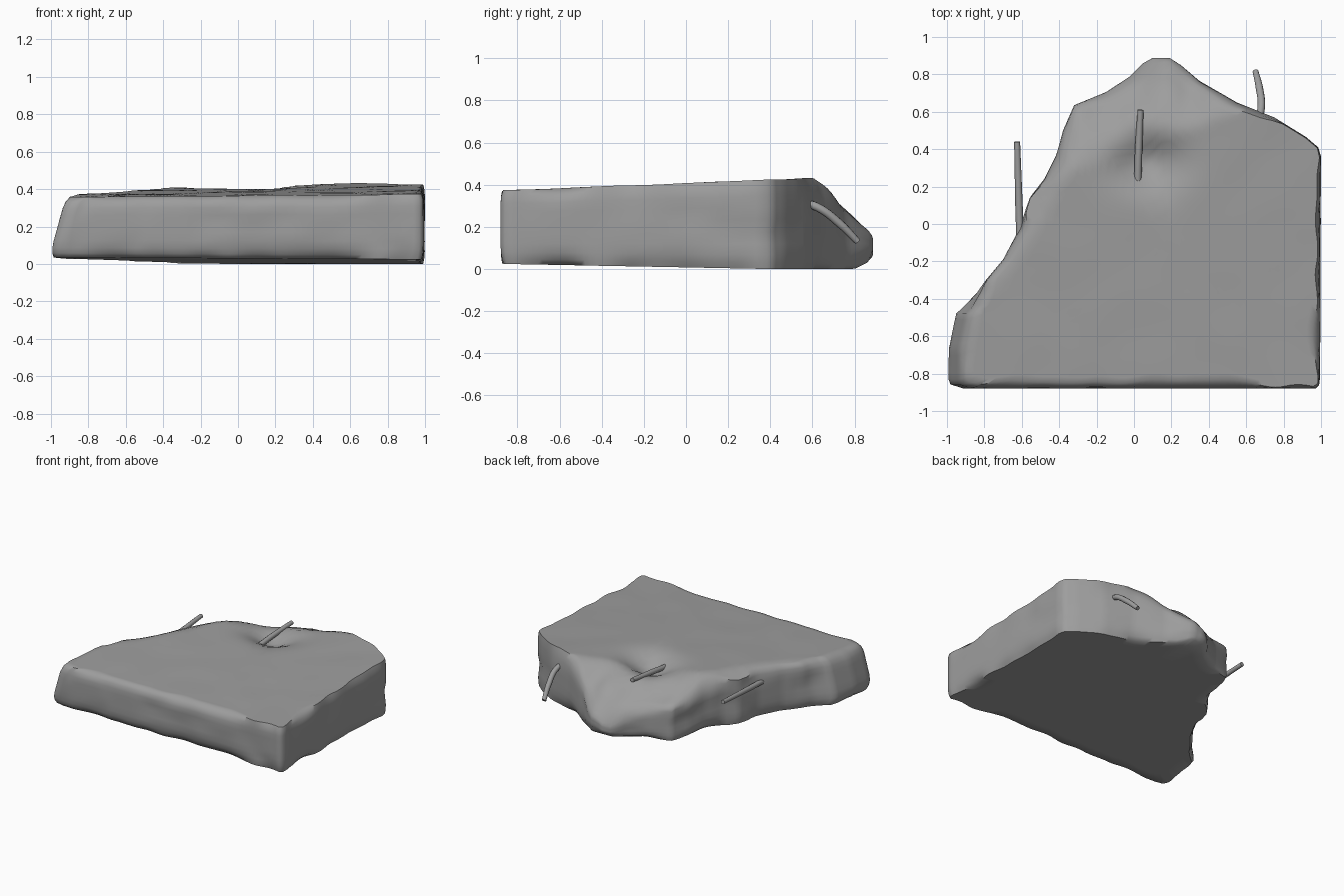
import bpy, bmesh
from mathutils import Vector, noise

if "Cube" in bpy.data.objects:
    bpy.data.objects.remove(bpy.data.objects["Cube"])

# Broken slab footprint, counter-clockwise from the front left corner
OUTLINE = [(-1.01, -.83), (-1, -.86), (-.95, -.88), (.97, -.88), (.99, -.86), (.995, -.82), (1, .36),
           (.985, .41), (.92, .465), (.75, .57), (.55, .65), (.35, .765), (.25, .85), (.19, .888),
           (.1, .888), (.05, .86), (-.02, .79), (-.15, .705), (-.32, .635), (-.38, .5),
           (-.42, .36), (-.48, .24), (-.56, .14), (-.61, -.02), (-.7, -.19), (-.85, -.37),
           (-.97, -.48), (-1.01, -.67)]
CENTRE = Vector((.2, -.1))

concrete = bpy.data.materials.new("concrete_grey")
concrete.diffuse_color = (.34, .34, .34, 1)
concrete.use_nodes = True
concrete.node_tree.nodes["Principled BSDF"].inputs["Base Color"].default_value = concrete.diffuse_color


def resample(points, step):
    out = []
    for a, b in zip(points, points[1:] + points[:1]):
        a, b = Vector(a), Vector(b)
        n = max(1, round((b - a).length / step))
        out += [a.lerp(b, i / n) for i in range(n)]
    return out


def clamp(v, lo=0.0, hi=1.0):
    return max(lo, min(hi, v))


def rough(x, y, z, freq):
    return noise.noise(Vector((x, y, z)) * freq)


def top_z(x, y):
    z = .400 + .042 * y + .008 * x
    # broken slope at the back
    d = y - (.4 + .35 * x)
    if d > 0:
        z -= (.38 + .75 * d) * d * d / (d + .02)
        z += .06 * rough(x, y, 0, 5) * clamp(d * 5)
    # rounded shoulder along the broken left edge
    edge = .863 * (x + .97) - .505 * (y + .48)
    z -= .45 * max(0, .15 - edge) * clamp((y + .4) / .3) * clamp((.6 - y) / .3)
    # crater round the middle rod
    r2 = ((x - .07) / .18) ** 2 + ((y - .34) / .14) ** 2
    z -= .11 * 2.718 ** (-r2)
    return z + .004 * rough(x, y, 3, 4)


def bottom_z(x, y):
    z = clamp(.03 * (.7 - y) / 1.57 - .006 * x, 0, .04)
    return z + .5 * max(0, y - .8)


def make_slab():
    bm = bmesh.new()
    base = resample(OUTLINE, .03)
    rings = []

    def add_ring(coords):
        rings.append([bm.verts.new(c) for c in coords])

    def side_point(p, t, inset):
        lean = .09 * t * clamp((-.8 - p.x) / .15)
        worn = clamp(1.8 * rough(p.x, p.y, 7, 4) + .6, .15, 1.5)
        chip = .022 * max(0, rough(p.x, p.y, t * .8, 3.5)) * clamp((p.x + 1) / .1)
        q = CENTRE + (p - CENTRE) * (1 - inset * worn - chip)
        return Vector((q.x + lean, q.y))

    # underside
    for s in (.3, .65, .9):
        add_ring([(q.x, q.y, bottom_z(q.x, q.y)) for q in
                  (CENTRE + (side_point(p, 0, .05) - CENTRE) * s for p in base)])
    # worn side walls
    for t, inset in ((0, .05), (.07, .022), (.16, .006), (.28, 0), (.42, 0), (.56, 0), (.7, 0),
                     (.82, .001), (.92, .012), (1, .045)):
        ring = []
        for p in base:
            q = side_point(p, t, inset)
            lo, hi = bottom_z(q.x, q.y), top_z(q.x, q.y)
            ring.append((q.x, q.y, lo + (hi - lo) * t))
        add_ring(ring)
    # upper surface
    for s in (.96, .91, .86, .8, .74, .68, .62, .56, .5, .43, .36, .28, .18, .08):
        add_ring([(q.x, q.y, top_z(q.x, q.y)) for q in
                  (CENTRE + (side_point(p, 1, .045) - CENTRE) * s for p in base)])
    n = len(base)
    for a, b in zip(rings, rings[1:]):
        for i in range(n):
            j = (i + 1) % n
            bm.faces.new((a[i], a[j], b[j], b[i]))
    bm.faces.new(rings[0][::-1])
    bm.faces.new(rings[-1])
    bmesh.ops.recalc_face_normals(bm, faces=bm.faces)
    mesh = bpy.data.meshes.new("slab")
    bm.to_mesh(mesh)
    bm.free()
    mesh.materials.append(concrete)
    obj = bpy.data.objects.new("slab", mesh)
    bpy.context.collection.objects.link(obj)
    bpy.context.view_layer.objects.active = obj
    obj.select_set(True)
    bpy.ops.object.shade_smooth_by_angle(angle=1.0)
    obj.select_set(False)


def make_rod(name, points):
    cu = bpy.data.curves.new(name, 'CURVE')
    cu.dimensions = '3D'
    cu.bevel_depth = .02
    cu.bevel_resolution = 3
    cu.use_fill_caps = True
    cu.resolution_u = 6
    sp = cu.splines.new('BEZIER')
    sp.bezier_points.add(len(points) - 1)
    for i, (bp, c) in enumerate(zip(sp.bezier_points, points)):
        bp.co = c
        bp.handle_left_type = bp.handle_right_type = 'AUTO'
        if i == len(points) - 1:
            bp.radius = .8
    cu.materials.append(concrete)
    bpy.context.collection.objects.link(bpy.data.objects.new(name, cu))


make_slab()
# Steel rods sticking out of the broken edges
make_rod("left_rod", [(-.61, -.06, .28), (-.615, .1, .29), (-.625, .44, .315)])
make_rod("middle_rod", [(.02, .225, .335), (.025, .4, .355), (.035, .61, .375)])
make_rod("right_rod", [(.66, .54, .315), (.68, .62, .295), (.67, .73, .215), (.65, .815, .13)])
